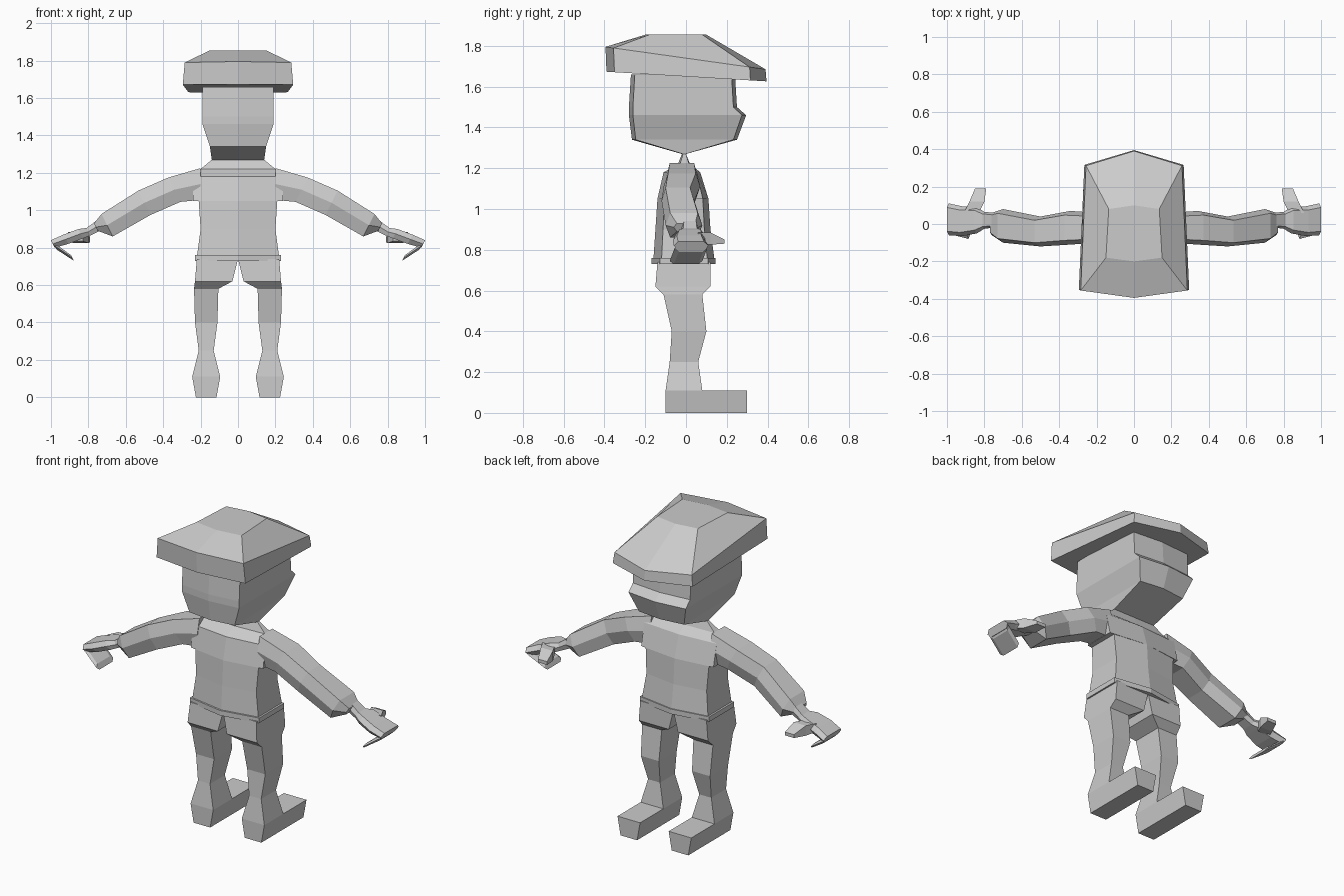
import bpy
import bmesh

cube = bpy.data.objects.get("Cube")
if cube:
    bpy.data.objects.remove(cube, do_unlink=True)

grey = bpy.data.materials.new("plain grey")
grey.use_nodes = True
colour = (.6, .6, .6, 1)
grey.diffuse_color = colour
grey.node_tree.nodes["Principled BSDF"].inputs["Base Color"].default_value = colour


def loft(name, rings, mirror=False):
    """Skin a list of equal-length rings and cap both ends."""
    bm = bmesh.new()
    loops = [[bm.verts.new(point) for point in ring] for ring in rings]
    for lower, upper in zip(loops, loops[1:]):
        count = len(lower)
        for i in range(count):
            j = (i + 1) % count
            bm.faces.new((lower[i], lower[j], upper[j], upper[i]))
    bm.faces.new(loops[0])
    bm.faces.new(loops[-1])
    bmesh.ops.recalc_face_normals(bm, faces=bm.faces)
    mesh = bpy.data.meshes.new(name)
    bm.to_mesh(mesh)
    bm.free()
    mesh.materials.append(grey)
    obj = bpy.data.objects.new(name, mesh)
    bpy.context.scene.collection.objects.link(obj)
    if mirror:
        obj.modifiers.new("mirror", "MIRROR").use_mirror_merge = False


def cap_ring(width, back, front, height, slope=0):
    """Six-sided outline, narrower in front, on a plane that falls forward."""
    half = [(0, back), (width, back * .9), (width * .9, front * .8), (0, front)]
    outline = half + [(-x, y) for x, y in half[-2:0:-1]]
    return [(x, y, height - slope * y) for x, y in outline]


def body_ring(width, height, back, front, flatness=.75):
    """Level six-sided section with a ridge down the middle of each face."""
    right = [(width, back * flatness, height), (width, front * flatness, height)]
    left = [(-x, y, z) for x, y, z in reversed(right)]
    return [(0, back, height), *right, (0, front, height), *left]


def leg_ring(height, half_width, back, front, x=.17):
    """Level rectangle around the middle of a leg."""
    inner, outer = x - half_width, x + half_width
    return [(inner, back, height), (outer, back, height),
            (outer, front, height), (inner, front, height)]


def arm_ring(x, z, half_height, y, half_depth, lean=.5):
    """Leaning six-sided section across an arm or hand."""
    shift, inset = half_height * lean, half_depth * .75
    top = [(x + shift, y + side, z + half_height) for side in (-inset, inset)]
    bottom = [(x - shift, y + side, z - half_height) for side in (inset, -inset)]
    return [*top, (x, y + half_depth, z), *bottom, (x, y - half_depth, z)]


def thumb_ring(x, y, z, half_width, half_height):
    """Upright rectangle across a thumb."""
    left, right = x - half_width, x + half_width
    low, high = z - half_height, z + half_height
    return [(left, y, low), (right, y, low), (right, y, high), (left, y, high)]


# Cap: underside, rim and small crown
loft("cap", [
    cap_ring(width=.295, back=-.39, front=.395, height=1.65, slope=.06),
    cap_ring(width=.285, back=-.395, front=.39, height=1.74, slope=.14),
    cap_ring(width=.15, back=-.2, front=.1, height=1.855),
])

# Head: crown, brow, nose ridge, jaw, neck
face = .93
loft("head", [
    body_ring(.19, 1.66, back=-.27, front=.24, flatness=face),
    body_ring(.19, 1.5, back=-.28, front=.25, flatness=face),
    body_ring(.19, 1.46, back=-.28, front=.295, flatness=face),
    body_ring(.15, 1.34, back=-.265, front=.25, flatness=face),
    body_ring(.14, 1.27, back=-.02, front=0),
])

# Torso: neck, collar, shoulders, chest, waist, hips
loft("torso", [
    body_ring(.14, 1.27, back=-.02, front=0),
    body_ring(.2, 1.22, back=-.04, front=.02),
    body_ring(.24, 1.18, back=-.11, front=.07),
    body_ring(.24, 1.05, back=-.14, front=.11),
    body_ring(.21, 1.05, back=-.14, front=.11),
    body_ring(.2, .9, back=-.15, front=.12),
    body_ring(.22, .75, back=-.16, front=.14),
])
loft("belt", [body_ring(.23, z, back=-.17, front=.145) for z in (.73, .76)])

# Legs: hip, seat, thigh, knee, ankle, heel
loft("legs", [
    leg_ring(.74, .11, back=-.14, front=.12, x=.11),
    leg_ring(.62, .1, back=-.15, front=.12, x=.13),
    leg_ring(.58, .065, back=-.11, front=.08),
    leg_ring(.4, .06, back=-.07, front=.1),
    leg_ring(.25, .04, back=-.08, front=.06),
    leg_ring(.11, .075, back=-.1, front=.08),
], mirror=True)
loft("feet", [
    leg_ring(.11, .075, back=-.1, front=.3),
    leg_ring(0, .055, back=-.1, front=.3),
], mirror=True)

# Sleeves: shoulder, upper arm, elbow, cuff, cuff opening
loft("arms", [
    arm_ring(.2, 1.14, half_height=.085, y=-.02, half_depth=.08, lean=0),
    arm_ring(.34, 1.11, half_height=.065, y=-.02, half_depth=.09),
    arm_ring(.5, 1.04, half_height=.065, y=-.04, half_depth=.08),
    arm_ring(.7, .92, half_height=.06, y=-.01, half_depth=.09),
    arm_ring(.76, .91, half_height=.02, y=0, half_depth=.06),
], mirror=True)

# Hands: wrist, palm, knuckles, then fingers curling back under
loft("hands", [
    arm_ring(.75, .915, half_height=.025, y=.02, half_depth=.04),
    arm_ring(.8, .885, half_height=.02, y=.02, half_depth=.045),
    arm_ring(.84, .875, half_height=.025, y=.02, half_depth=.07),
    arm_ring(.92, .845, half_height=.025, y=.015, half_depth=.08),
    arm_ring(.99, .82, half_height=.02, y=.025, half_depth=.085),
], mirror=True)
loft("fingers", [
    arm_ring(.98, .81, half_height=.02, y=.025, half_depth=.08),
    arm_ring(.885, .745, half_height=.015, y=0, half_depth=.08),
], mirror=True)

# Thumbs reaching forward
loft("thumbs", [
    thumb_ring(.87, .06, .86, half_width=.04, half_height=.025),
    thumb_ring(.84, .12, .855, half_width=.04, half_height=.03),
    thumb_ring(.82, .19, .84, half_width=.03, half_height=.01),
], mirror=True)
